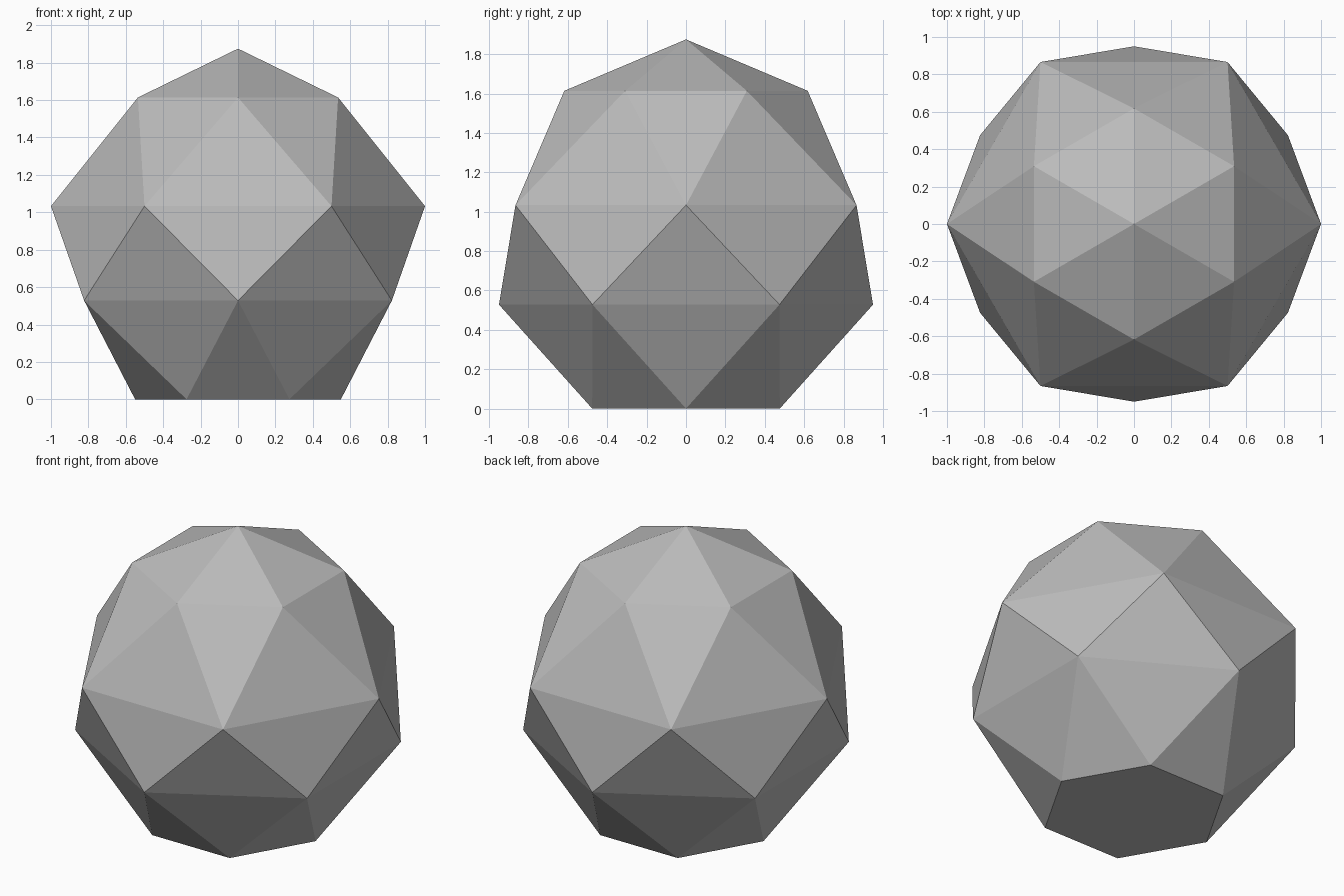
import bpy
import bmesh
from math import cos, sin, radians

cube = bpy.data.objects.get("Cube")
if cube:
    bpy.data.objects.remove(cube, do_unlink=True)

SIDES = 6

# One flat grey for the whole solid
grey = bpy.data.materials.new("plain grey")
grey.use_nodes = True
colour = (0.5, 0.5, 0.5, 1.0)
grey.diffuse_color = colour
grey.node_tree.nodes["Principled BSDF"].inputs["Base Color"].default_value = colour

bm = bmesh.new()


def add_ring(radius, z, turn):
    """Hexagonal ring of vertices, turned by some degrees."""
    angles = [radians(turn + 360 / SIDES * i) for i in range(SIDES)]
    return [bm.verts.new((radius * cos(a), radius * sin(a), z)) for a in angles]


# Rings from the base up, each twisted half a step from the one below
rings = [
    add_ring(0.55, 0.0, 0),
    add_ring(0.95, 0.528, 30),
    add_ring(1.0, 1.033, 0),
    add_ring(0.618, 1.614, 30),
]
apex = bm.verts.new((0, 0, 1.875))

# Flat base
bm.faces.new(rings[0][::-1])

# Zigzag triangle bands between neighbouring rings
for level, (low, high) in enumerate(zip(rings, rings[1:])):
    shift = level % 2
    for i in range(SIDES):
        j = (i + 1) % SIDES
        if shift:
            bm.faces.new((low[i], high[j], high[i]))
            bm.faces.new((low[i], low[j], high[j]))
        else:
            bm.faces.new((low[i], low[j], high[i]))
            bm.faces.new((low[j], high[j], high[i]))

# Pointed cap
for i in range(SIDES):
    bm.faces.new((rings[-1][i], rings[-1][(i + 1) % SIDES], apex))

bmesh.ops.recalc_face_normals(bm, faces=bm.faces)
mesh = bpy.data.meshes.new("faceted_ball")
bm.to_mesh(mesh)
bm.free()
mesh.materials.append(grey)
ball = bpy.data.objects.new("faceted_ball", mesh)
bpy.context.collection.objects.link(ball)
